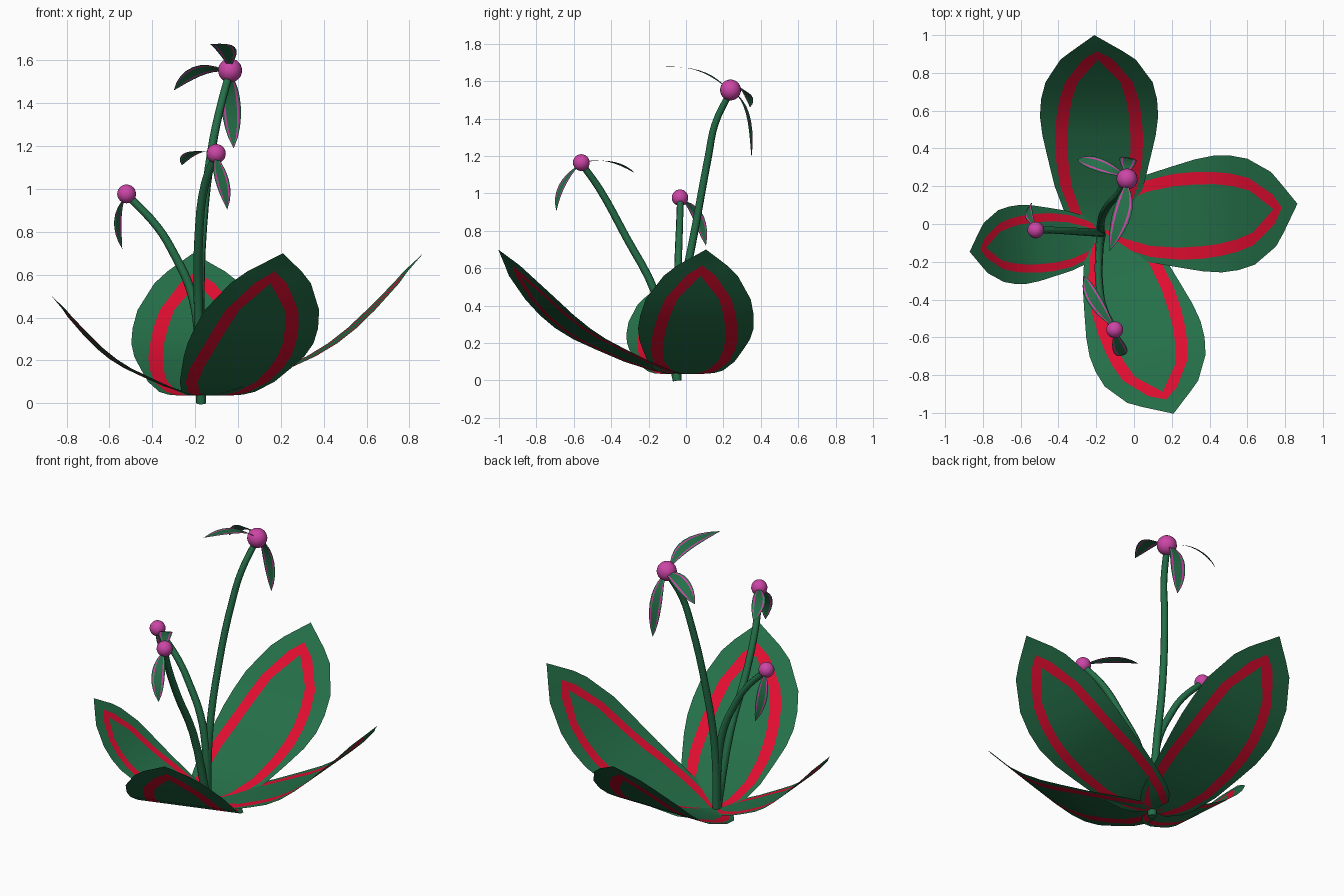
import bpy, bmesh, math
from mathutils import Vector

if "Cube" in bpy.data.objects:
    bpy.data.objects.remove(bpy.data.objects["Cube"])


def material(name, rgb):
    m = bpy.data.materials.new(name)
    m.diffuse_color = (*rgb, 1)
    m.use_nodes = True
    m.node_tree.nodes["Principled BSDF"].inputs["Base Color"].default_value = m.diffuse_color
    return m


GREEN = material("leaf green", (0.018, 0.16, 0.065))
RED = material("stripe red", (0.75, 0.004, 0.03))
PINK = material("flower pink", (0.60, 0.06, 0.38))


def sheet(name, rows, stripe):
    """Thin blade; each row = (centre, side vector, edge, stripe outer, stripe inner)."""
    bm = bmesh.new()
    found = {}

    def vert(p):
        key = tuple(round(c, 5) for c in p)
        if key not in found:
            found[key] = bm.verts.new(p)
        return found[key]

    grid = [[vert(c + s * k) for k in (-w, -so, -si, 0, si, so, w)]
            for c, s, w, so, si in rows]
    for a, b in zip(grid, grid[1:]):
        for i in range(6):
            vs = list(dict.fromkeys((a[i], b[i], b[i + 1], a[i + 1])))
            if len(vs) > 2:
                f = bm.faces.new(vs)
                f.smooth = True
                f.material_index = 1 if i in (1, 4) else 0
    me = bpy.data.meshes.new(name)
    bm.to_mesh(me)
    bm.free()
    me.materials.append(GREEN)
    me.materials.append(stripe)
    ob = bpy.data.objects.new(name, me)
    bpy.context.collection.objects.link(ob)
    return ob


# Big leaf template: distance, height, half width, stripe outer, stripe inner, sideways bend
LEAF = [
    (0.00, 0.035, 0.080, 0.065, 0.030, 0),
    (0.05, 0.040, 0.140, 0.112, 0.060, 0),
    (0.11, 0.053, 0.182, 0.150, 0.095, 0),
    (0.25, 0.100, 0.235, 0.205, 0.145, 0),
    (0.40, 0.165, 0.272, 0.230, 0.165, 0),
    (0.52, 0.220, 0.300, 0.233, 0.166, 0),
    (0.62, 0.280, 0.313, 0.225, 0.160, 0),
    (0.71, 0.350, 0.307, 0.210, 0.143, 0),
    (0.80, 0.435, 0.284, 0.180, 0.113, 0),
    (0.92, 0.560, 0.200, 0.080, 0.000, 0.005),
    (0.965, 0.615, 0.135, 0.000, 0.000, 0.010),
    (1.05, 0.700, 0.000, 0.000, 0.000, 0.025),
]


def leaf(name, x, y, angle, size, rise):
    a = math.radians(angle)
    d = Vector((math.cos(a), math.sin(a), 0))
    p = Vector((-d.y, d.x, 0))
    rows = []
    for u, z, w, so, si, bend in LEAF:
        c = Vector((x, y, 0.035 + (z - 0.035) * rise)) + d * u * size + p * bend * size
        rows.append((c, p, w * size, so * size, si * size))
    sheet(name, rows, RED)


leaf("leaf_back", -0.185, -0.05, 90, 1.0, 1.0)
leaf("leaf_right", -0.17, 0.01, 4, 0.99, 1.0)
leaf("leaf_front", -0.125, -0.025, -72.5, 0.985, 1.0)
leaf("leaf_left", -0.17, -0.075, 184.5, 0.67, 0.7)


def stem(name, pts, r0, r1):
    cu = bpy.data.curves.new(name, 'CURVE')
    cu.dimensions = '3D'
    cu.bevel_depth = 1.0
    cu.bevel_resolution = 2
    cu.resolution_u = 4
    cu.use_fill_caps = True
    sp = cu.splines.new('BEZIER')
    sp.bezier_points.add(len(pts) - 1)
    for i, (bp, co) in enumerate(zip(sp.bezier_points, pts)):
        bp.co = co
        bp.handle_left_type = bp.handle_right_type = 'AUTO'
        bp.radius = r0 + (r1 - r0) * i / (len(pts) - 1)
    cu.materials.append(GREEN)
    ob = bpy.data.objects.new(name, cu)
    bpy.context.collection.objects.link(ob)
    bpy.ops.object.select_all(action='DESELECT')
    bpy.context.view_layer.objects.active = ob
    ob.select_set(True)
    bpy.ops.object.convert(target='MESH')
    bpy.ops.object.shade_smooth_by_angle(angle=math.radians(50))


def flower_ball(name, co, r):
    bpy.ops.mesh.primitive_uv_sphere_add(segments=20, ring_count=12, radius=r, location=co)
    ob = bpy.context.object
    ob.name = name
    ob.data.materials.append(PINK)
    bpy.ops.object.shade_smooth()


def petal(name, pts, axis, half):
    """Drooping petal along a cubic through four points."""
    p = [Vector(q) for q in pts]
    side = Vector(axis).cross(p[3] - p[0]).normalized()
    widths = (0.25, 0.55, 0.80, 0.95, 1.0, 0.95, 0.78, 0.48, 0)
    rows = []
    for i, w in enumerate(widths):
        t = i / (len(widths) - 1)
        c = Vector()
        for j in range(4):
            k = 1.0
            for m in range(4):
                if m != j:
                    k *= (3 * t - m) / (j - m)
            c += p[j] * k
        w *= half
        rows.append((c, side, w, w * 0.8, w * 0.58))
    sheet(name, rows, PINK)


BASE = (-0.172, -0.048, 0)

# Tall flower
stem("stem_tall", [BASE, (-0.178, -0.022, 0.42), (-0.165, 0.05, 0.82), (-0.12, 0.12, 1.2),
                   (-0.085, 0.155, 1.37), (-0.04, 0.235, 1.54)], 0.023, 0.018)
flower_ball("flower_ball_tall", (-0.037, 0.238, 1.553), 0.056)
AX = (0.1, 0.5, 0.85)
petal("petal_tall_front", [(-0.04, 0.20, 1.58), (-0.05, 0.11, 1.64),
                           (-0.08, 0.0, 1.672), (-0.13, -0.145, 1.675)], AX, 0.050)
petal("petal_tall_left", [(-0.06, 0.26, 1.55), (-0.15, 0.30, 1.56),
                          (-0.235, 0.33, 1.525), (-0.30, 0.342, 1.46)], AX, 0.042)
petal("petal_tall_back", [(-0.038, 0.27, 1.53), (-0.035, 0.325, 1.44),
                          (-0.028, 0.347, 1.32), (-0.02, 0.35, 1.19)], AX, 0.046)

# Middle flower, leaning to the front
stem("stem_middle", [BASE, (-0.185, -0.165, 0.47), (-0.183, -0.325, 0.775),
                     (-0.155, -0.46, 1.02), (-0.105, -0.555, 1.155)], 0.023, 0.018)
flower_ball("flower_ball_middle", (-0.102, -0.56, 1.165), 0.045)
AX = (0.3, -0.5, 0.8)
petal("petal_middle_back", [(-0.12, -0.53, 1.17), (-0.185, -0.44, 1.175),
                            (-0.235, -0.355, 1.155), (-0.262, -0.275, 1.11)], AX, 0.038)
petal("petal_middle_front", [(-0.1, -0.58, 1.145), (-0.085, -0.64, 1.08),
                             (-0.065, -0.68, 1.0), (-0.05, -0.693, 0.905)], AX, 0.037)

# Short flower, leaning to the left
stem("stem_short", [BASE, (-0.185, -0.046, 0.34), (-0.222, -0.044, 0.53),
                    (-0.295, -0.04, 0.69), (-0.374, -0.035, 0.82), (-0.515, -0.03, 0.97)],
     0.023, 0.018)
flower_ball("flower_ball_short", (-0.52, -0.032, 0.977), 0.044)
petal("petal_short_back", [(-0.53, -0.005, 0.955), (-0.555, 0.05, 0.90),
                           (-0.56, 0.085, 0.82), (-0.54, 0.107, 0.72)], (-0.7, 0.2, 0.6), 0.034)
